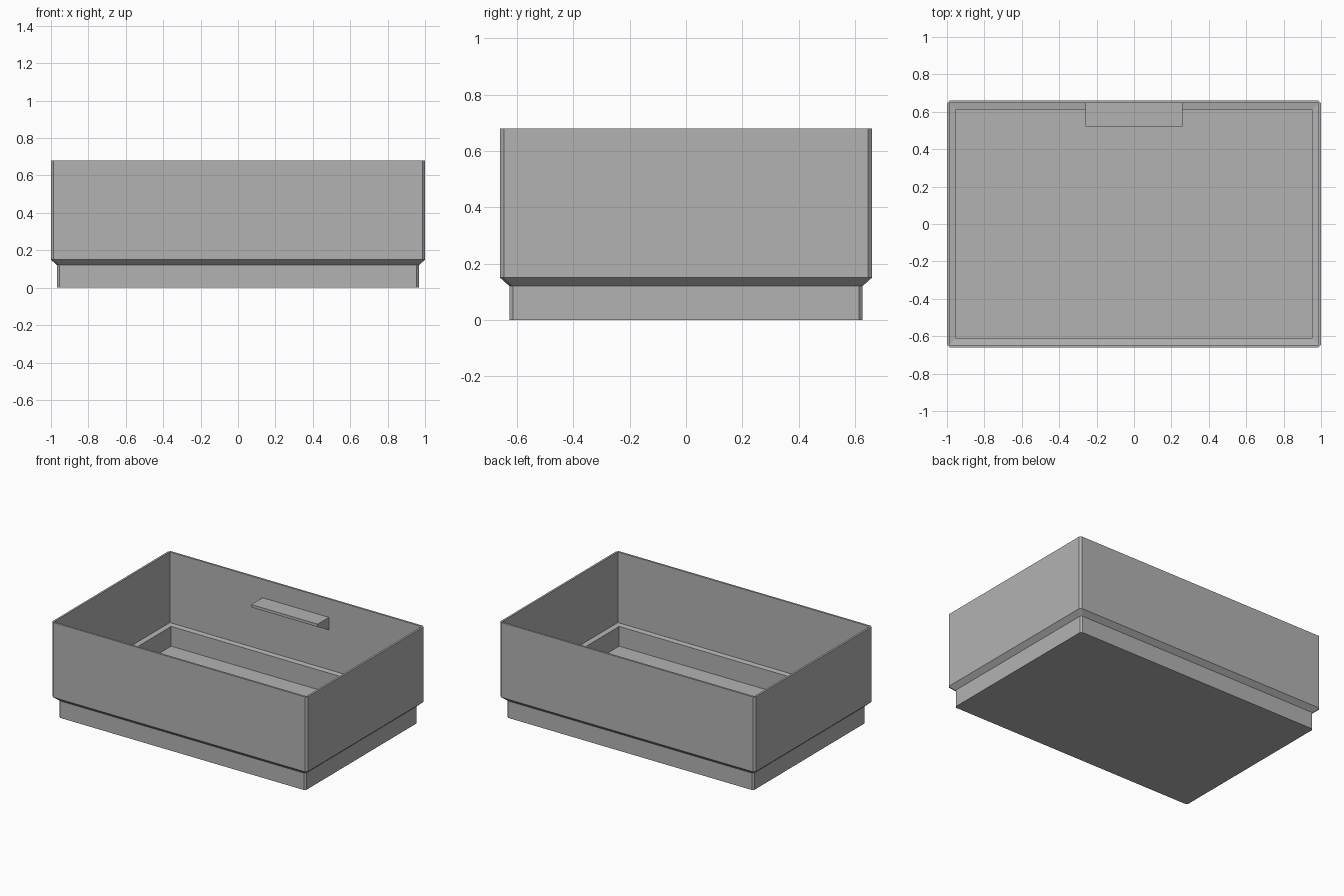
import bpy
import bmesh

if "Cube" in bpy.data.objects:
    bpy.data.objects.remove(bpy.data.objects["Cube"], do_unlink=True)

grey = bpy.data.materials.new("plain grey")
grey.use_nodes = True
colour = (0.45, 0.45, 0.45, 1)
grey.diffuse_color = colour
grey.node_tree.nodes["Principled BSDF"].inputs["Base Color"].default_value = colour


def finish(name, bm):
    bmesh.ops.remove_doubles(bm, verts=bm.verts, dist=0.0005)
    bmesh.ops.recalc_face_normals(bm, faces=bm.faces)
    mesh = bpy.data.meshes.new(name)
    bm.to_mesh(mesh)
    bm.free()
    mesh.materials.append(grey)
    obj = bpy.data.objects.new(name, mesh)
    bpy.context.collection.objects.link(obj)
    return obj


def ring(bm, inset, z, cut):
    """Rectangle inset from the outer footprint, with cut corners."""
    x, y = 1 - inset, 0.66 - inset
    quarter = [(x, y - cut), (x - cut, y)]
    points = quarter + [(-a, b) for a, b in reversed(quarter)]
    points += [(-a, -b) for a, b in points]
    return [bm.verts.new((a, b, z)) for a, b in points]


def loft(name, sections):
    bm = bmesh.new()
    rings = [ring(bm, *s) for s in sections]
    for low, high in zip(rings, rings[1:]):
        for i in range(len(low)):
            j = (i + 1) % len(low)
            bm.faces.new((low[i], low[j], high[j], high[i]))
    bm.faces.new(rings[0])
    bm.faces.new(rings[-1])
    return finish(name, bm)


def side_prism(name, profile, x0, x1):
    """Extrude a (y, z) profile along x."""
    bm = bmesh.new()
    face = bm.faces.new([bm.verts.new((x0, y, z)) for y, z in profile])
    out = bmesh.ops.extrude_face_region(bm, geom=[face])
    moved = [v for v in out["geom"] if isinstance(v, bmesh.types.BMVert)]
    bmesh.ops.translate(bm, verts=moved, vec=(x1 - x0, 0, 0))
    return finish(name, bm)


# Open tray: outside from the foot up, over the rim, down to the floor
loft("tray", [
    (0.033, 0, 0.012), (0.033, 0.12, 0.012),
    (0, 0.15, 0.014), (0, 0.68, 0.014),
    (0.014, 0.68, 0), (0.014, 0.18, 0),
    (0.048, 0.175, 0), (0.048, 0.035, 0),
])

# Shelf on the inside of the back wall, held by a bracket at each end
side_prism("shelf", [(0.52, 0.55), (0.648, 0.55), (0.648, 0.53), (0.52, 0.53)],
           -0.26, 0.26)
for side, start in (("right", -0.26), ("left", 0.23)):
    side_prism(side + "_bracket", [(0.52, 0.53), (0.648, 0.53), (0.648, 0.46)],
               start, start + 0.03)
